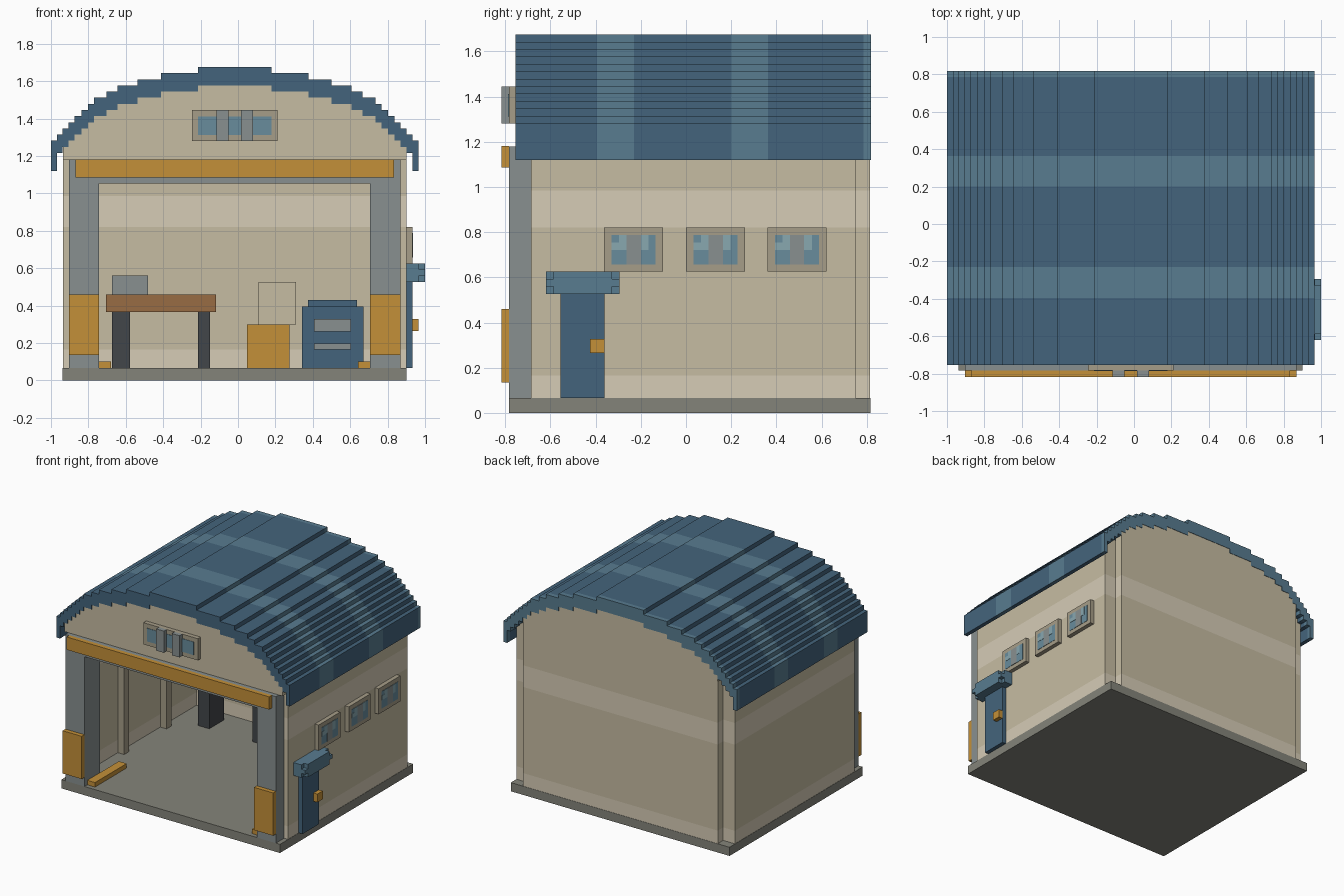
import bpy, bmesh
from mathutils import Vector

if "Cube" in bpy.data.objects:
    bpy.data.objects.remove(bpy.data.objects["Cube"])

CX = -0.018      # building centre line
V = 0.0328       # step height of the blocky roof


def mat(name, hexcol):
    c = [int(hexcol[i:i + 2], 16) / 255 for i in (0, 2, 4)]
    m = bpy.data.materials.new(name)
    m.diffuse_color = [((v + 0.055) / 1.055) ** 2.4 if v > 0.04 else v / 12.92 for v in c] + [1]
    m.use_nodes = True
    m.node_tree.nodes["Principled BSDF"].inputs["Base Color"].default_value = m.diffuse_color
    return m


BEIGE = mat("beige", "C6BCA2")
CREAM = mat("cream", "D6CCB6")
TRIM = mat("trim", "A69D88")
BLUE = mat("blue", "44647C")
SKY = mat("light_blue", "587C90")
GLASS = mat("glass", "688C9C")
PALE = mat("pale_glass", "88A8B0")
STEEL = mat("steel", "889090")
FLOOR = mat("concrete", "84847A")
GOLD = mat("orange", "C49038")
WOOD = mat("wood", "986C44")
DARK = mat("dark", "42464A")


def finish(name, bm, mats):
    bmesh.ops.recalc_face_normals(bm, faces=bm.faces)
    me = bpy.data.meshes.new(name)
    bm.to_mesh(me)
    bm.free()
    for m in mats:
        me.materials.append(m)
    bpy.context.collection.objects.link(bpy.data.objects.new(name, me))


def boxes(name, m, *dims):
    """One object from boxes given as (x0, x1, y0, y1, z0, z1)."""
    bm = bmesh.new()
    for x0, x1, y0, y1, z0, z1 in dims:
        r = bmesh.ops.create_cube(bm, size=1)
        for v in r["verts"]:
            v.co = Vector((x1 if v.co.x > 0 else x0, y1 if v.co.y > 0 else y0, z1 if v.co.z > 0 else z0))
    finish(name, bm, [m])


def sweep(name, pts, cuts, bands, mats, axis):
    """Sweep a profile along y or z, one material index per band."""
    bm = bmesh.new()
    rings = [[bm.verts.new((a, c, b) if axis == "y" else (a, b, c)) for a, b in pts] for c in cuts]
    n = len(pts)
    for k, band in enumerate(bands):
        for i in range(n):
            j = (i + 1) % n
            bm.faces.new((rings[k][i], rings[k][j], rings[k + 1][j], rings[k + 1][i])).material_index = band
    bm.faces.new(rings[0]).material_index = bands[0]
    bm.faces.new(rings[-1]).material_index = bands[-1]
    finish(name, bm, mats)


# stepped roof arch
EDGE = [.197, .395, .518, .625, .684, .753, .785, .82, .855, .888, .92, .951, .982]
TOP = [1.675 - V * i for i in range(len(EDGE))]
UNDER = [z - 3 * V for z in TOP]
UNDER[-1] = 1.12


def stair(heights, width=9):
    """Right half of a stepped line, centre outwards."""
    out, x0 = [], 0
    for x, z in zip(EDGE, heights):
        if x0 < width - 1e-4:
            if x0:
                out.append((x0, z))
            out.append((min(x, width), z))
        x0 = x
    return out


def both(half):
    return [(CX - x, z) for x, z in reversed(half)] + [(CX + x, z) for x, z in half]


sweep("roof", both(stair(TOP)) + both(stair(UNDER))[::-1],
      [-.755, -.395, -.23, .2, .363, .785, .818], [0, 1, 0, 1, 0, 1], [BLUE, SKY], "y")


def gable(name, width, z0, y0, y1):
    sweep(name, both(stair(UNDER, width) + [(width, z0)]), [y0, y1], [0], [BEIGE], "y")


gable("front_gable", .918, 1.18, -.75, -.66)
gable("back_gable", .818, 1.30, .745, .815)

# slab and banded U-shaped walls with notched rear corners
boxes("floor_slab", FLOOR, (-.938, .902, -.784, .817, 0, .066))
half = [(.918, -.686), (.918, .75), (.82, .75), (.82, .815)]
inner = [(.853, -.686), (.853, .743)]
wall = ([(CX + x, y) for x, y in half] + [(CX - x, y) for x, y in half[::-1]]
        + [(CX - x, y) for x, y in inner] + [(CX + x, y) for x, y in inner[::-1]])
sweep("walls", wall, [.066, .165, .82, .985, 1.30], [1, 0, 1, 0], [BEIGE, CREAM], "z")


def pair(x0, x1, *rest):
    """A box and its mirror across the centre line, offsets from it."""
    return [(CX + x0, CX + x1, *rest), (CX - x1, CX - x0, *rest)]


# inner wall posts
boxes("wall_posts", TRIM, *[b for y in (-.2, .31) for b in pair(.80, .86, y, y + .06, .066, 1.29)])

# door portal, orange guards, beam and floor kerbs
boxes("portal_frame", STEEL, *pair(.725, .886, -.784, -.6, .066, 1.18),
      (CX - .725, CX + .725, -.784, -.66, 1.053, 1.18))
boxes("pillar_guards", GOLD, *pair(.725, .886, -.817, -.784, .135, .46))
boxes("door_beam", GOLD, (-.87, .834, -.817, -.784, 1.085, 1.182))
boxes("floor_kerbs", GOLD, *pair(.66, .725, -.75, -.37, .066, .1))

# gable window
boxes("gable_window_frame", TRIM, (-.247, .211, -.784, -.745, 1.28, 1.445))
boxes("gable_window_glass", GLASS, (-.215, .178, -.787, -.78, 1.312, 1.412))
boxes("gable_window_bars", STEEL, *pair(.033, .098, -.817, -.784, 1.28, 1.445))

# three side windows
for i, y in enumerate((-.363, 0, .36)):
    n = f"side_window_{i + 1}_"
    boxes(n + "frame", TRIM, (.89, .932, y, y + .262, .626, .82))
    boxes(n + "glass", GLASS, (.92, .934, y + .033, y + .229, .657, .787))
    boxes(n + "bar", STEEL, (.92, .936, y + .1, y + .163, .657, .787))
    boxes(n + "shine", PALE, (.92, .936, y + .163, y + .197, .722, .787),
          (.92, .936, y + .033, y + .1, .722, .755), (.92, .936, y + .066, y + .1, .755, .787))

# side door with canopy and handle
boxes("side_door", BLUE, (.89, .933, -.556, -.361, .066, .53))
boxes("door_canopy", SKY, (.89, .967, -.62, -.295, .527, .625),
      (.967, 1.0, -.587, -.328, .527, .625),
      (.967, 1.0, -.62, -.587, .56, .592), (.967, 1.0, -.328, -.295, .56, .592))
boxes("door_handle", GOLD, (.933, .966, -.425, -.361, .265, .328))

# workbench with toolbox
boxes("bench_top", WOOD, (-.707, -.118, .43, .72, .365, .46))
boxes("bench_legs", DARK, (-.673, -.578, .48, .66, .066, .365), (-.215, -.15, .48, .66, .066, .365))
boxes("toolbox", STEEL, (-.673, -.48, .5, .65, .46, .56))

# crates
boxes("orange_crate", GOLD, (.048, .276, .43, .66, .066, .3))
boxes("beige_crate", BEIGE, (.11, .31, .46, .66, .3, .527))

# drawer cabinet
boxes("cabinet", BLUE, (.343, .67, .43, .7, .066, .395), (.375, .635, .46, .7, .395, .43))
boxes("cabinet_drawers", STEEL, (.407, .605, .4, .43, .262, .327), (.407, .605, .4, .43, .165, .198))
